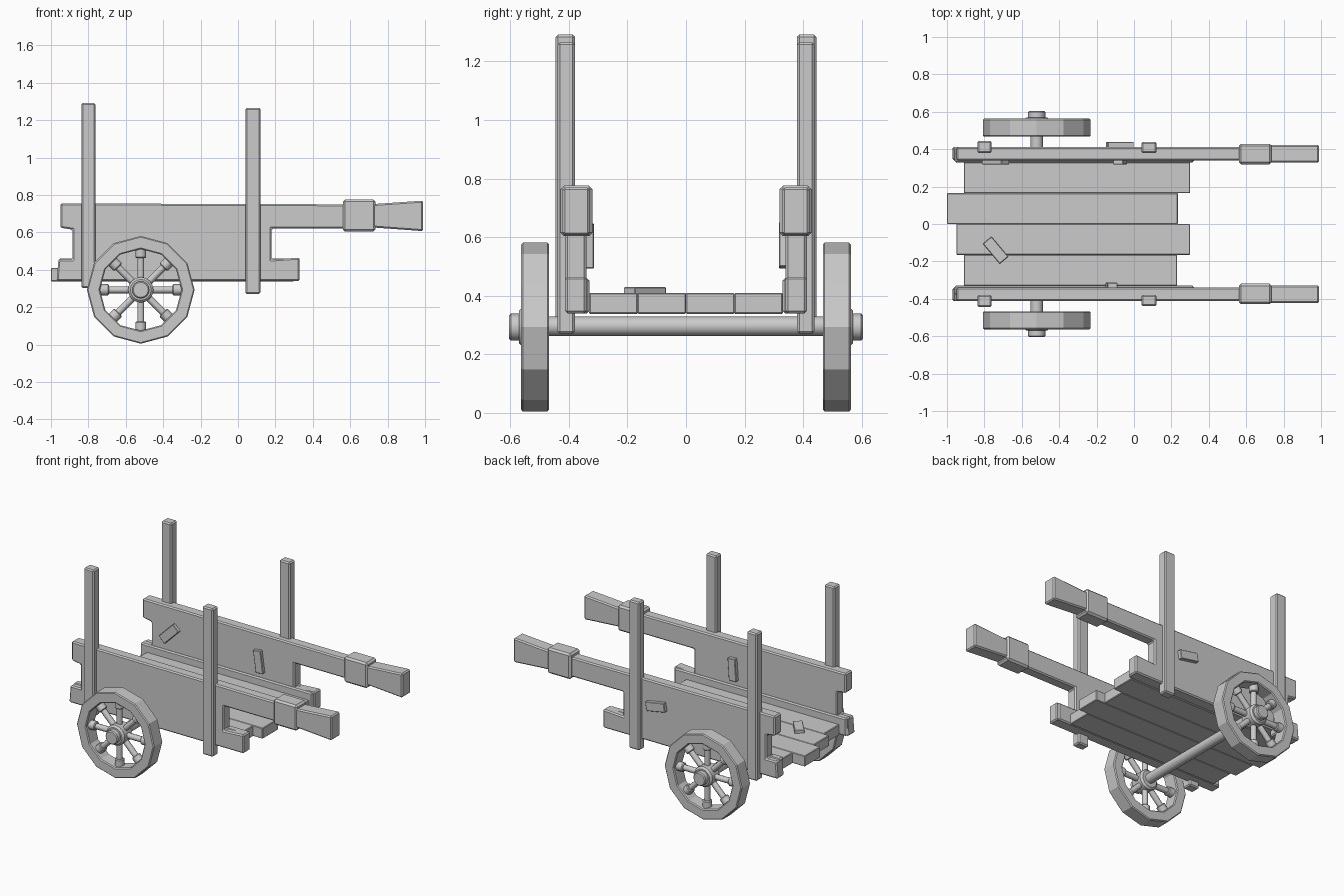
import bpy, bmesh, math
from mathutils import Matrix, Vector

if "Cube" in bpy.data.objects:
    bpy.data.objects.remove(bpy.data.objects["Cube"])


def finish(name, bm, bevel=0.008, smooth=False):
    bmesh.ops.recalc_face_normals(bm, faces=bm.faces)
    me = bpy.data.meshes.new(name)
    bm.to_mesh(me)
    bm.free()
    ob = bpy.data.objects.new(name, me)
    bpy.context.collection.objects.link(ob)
    if bevel:
        m = ob.modifiers.new("Bevel", 'BEVEL')
        m.width = bevel
        m.segments = 1
        m.limit_method = 'ANGLE'
        m.angle_limit = math.radians(40)
    if smooth:
        bpy.context.view_layer.objects.active = ob
        ob.select_set(True)
        bpy.ops.object.shade_smooth_by_angle(angle=math.radians(40))
        ob.select_set(False)
    return ob


def prism(name, pts, y0, y1, bevel=0.008):
    """Extrude an x-z profile from y0 to y1."""
    bm = bmesh.new()
    f = bm.faces.new([bm.verts.new((x, y0, z)) for x, z in pts])
    r = bmesh.ops.extrude_face_region(bm, geom=[f])
    bmesh.ops.translate(bm, vec=(0, y1 - y0, 0),
                        verts=[v for v in r['geom'] if isinstance(v, bmesh.types.BMVert)])
    return finish(name, bm, bevel)


def box(name, center, size, axis='Y', angle=0, bevel=0.008):
    bm = bmesh.new()
    mat = (Matrix.Translation(center) @ Matrix.Rotation(math.radians(angle), 4, axis)
           @ Matrix.Diagonal((*size, 1)))
    bmesh.ops.create_cube(bm, size=1, matrix=mat)
    return finish(name, bm, bevel)


def rod(name, a, b, radius, sides=12, bevel=0):
    a, b = Vector(a), Vector(b)
    bm = bmesh.new()
    mat = Matrix.Translation((a + b) / 2) @ (b - a).to_track_quat('Z', 'Y').to_matrix().to_4x4()
    bmesh.ops.create_cone(bm, cap_ends=True, segments=sides, radius1=radius,
                          radius2=radius, depth=(b - a).length, matrix=mat)
    return finish(name, bm, bevel, smooth=True)


# Floor planks with staggered ends
for i, (x0, x1) in enumerate([(-0.91, 0.23), (-0.95, 0.30), (-1.0, 0.235), (-0.91, 0.30)]):
    y = -0.2475 + 0.165 * i
    box("floor_plank", ((x0 + x1) / 2, y, 0.374), (x1 - x0, 0.166, 0.072), bevel=0.004)

side_profile = [(-0.95, 0.755), (-0.95, 0.625), (-0.885, 0.615), (-0.885, 0.455),
                (-0.96, 0.455), (-0.97, 0.34), (0.33, 0.34), (0.33, 0.465),
                (0.18, 0.455), (0.18, 0.62), (0.6, 0.62), (0.6, 0.75)]
WX, WZ = -0.52, 0.293

for s in (-1, 1):
    # Side panel with its lower inner ledge
    prism("side_panel", side_profile, s * 0.34, s * 0.413)
    box("side_ledge", (-0.32, s * 0.355, 0.40), (1.28, 0.05, 0.12))

    # Handle: collar and flared grip
    box("handle_collar", (0.648, s * 0.374, 0.69), (0.175, 0.11, 0.172), bevel=0.012)
    prism("handle_grip", [(0.7, 0.628), (0.99, 0.607), (0.99, 0.77), (0.7, 0.75)],
          s * 0.329, s * 0.422)

    # Upright posts
    box("rear_post", (-0.80, s * 0.412, 0.797), (0.076, 0.066, 0.99))
    box("front_post", (0.08, s * 0.409, 0.768), (0.08, 0.06, 0.995))

    # Wheel rim: twelve-sided ring
    bm = bmesh.new()
    rings = []
    for r, y in [(0.288, 0.467), (0.288, 0.563), (0.218, 0.563), (0.218, 0.467)]:
        rings.append([bm.verts.new((WX + r * math.cos(k * math.pi / 6), s * y,
                                    WZ + r * math.sin(k * math.pi / 6))) for k in range(12)])
    for j in range(4):
        p, q = rings[j], rings[(j + 1) % 4]
        for k in range(12):
            n = (k + 1) % 12
            bm.faces.new((p[k], p[n], q[n], q[k]))
    finish("wheel_rim", bm, 0.006)

    # Hub, axle cap, spokes and spoke sockets
    rod("wheel_hub", (WX, s * 0.47, WZ), (WX, s * 0.57, WZ), 0.068, 16, 0.012)
    rod("axle_cap", (WX, s * 0.55, WZ), (WX, s * 0.604, WZ), 0.046, 16, 0.006)
    for k in range(8):
        a = k * math.pi / 4
        d = Vector((math.cos(a), 0, math.sin(a)))
        c = Vector((WX, s * 0.515, WZ))
        rod("wheel_spoke", c + d * 0.05, c + d * 0.225, 0.019, 10)
        rod("spoke_socket", c + d * 0.17, c + d * 0.225, 0.03, 10, 0.005)

# Axle
rod("axle", (WX, -0.56, WZ + 0.003), (WX, 0.56, WZ + 0.003), 0.033, 16)

# Repair patches on floor and panels
box("floor_patch", (-0.74, -0.14, 0.415), (0.14, 0.06, 0.03), 'Z', -50, 0.003)
box("inner_patch_rear", (-0.74, 0.332, 0.58), (0.15, 0.028, 0.06), 'Y', -45, 0.003)
box("inner_patch_front", (-0.075, 0.332, 0.57), (0.055, 0.028, 0.15), 'Y', -8, 0.003)
box("inner_patch_left", (-0.12, -0.328, 0.57), (0.055, 0.028, 0.15), 'Y', 4, 0.003)
box("outer_patch", (-0.075, 0.42, 0.595), (0.14, 0.036, 0.06), 'Y', 10, 0.003)
